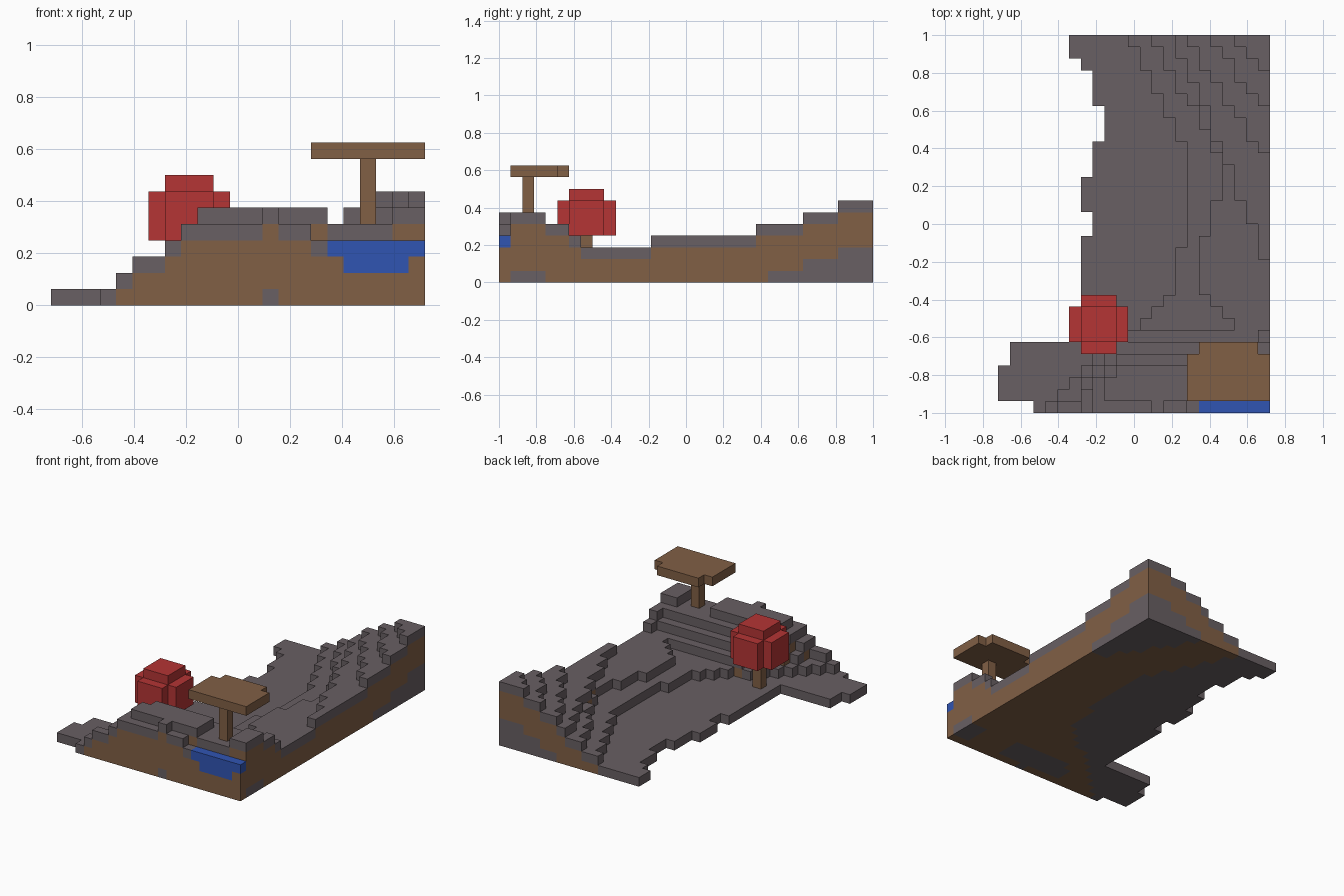
import bpy, bmesh
from mathutils import Vector

old = bpy.data.objects.get("Cube")
if old:
    bpy.data.objects.remove(old)

U = 1 / 16          # block size
NX, NY = 23, 32     # blocks across and deep


def material(name, rgb):
    m = bpy.data.materials.new(name)
    m.use_nodes = True
    m.diffuse_color = (*rgb, 1)
    m.node_tree.nodes["Principled BSDF"].inputs["Base Color"].default_value = (*rgb, 1)
    return m


STONE = material("grey_stone", (0.14, 0.115, 0.125))
EARTH = material("brown_earth", (0.22, 0.115, 0.06))
WATER = material("blue_water", (0.03, 0.09, 0.45))
LEAF = material("red_leaves", (0.46, 0.035, 0.035))


def along(points, t):
    """Rounded value at t on a line of (position, value) points."""
    for (a, va), (b, vb) in zip(points, points[1:]):
        if a <= t <= b:
            return round(va + (vb - va) * (t - a) / (b - a))
    return NX


def box(xs, ys, zs, mat):
    return {(i, j, k): mat for i in range(*xs) for j in range(*ys) for k in range(*zs)}


# left shore: rows counted from the back, with the first land column
SHORE = [(2, 6), (3, 7), (6, 8), (9, 9), (12, 8), (15, 7), (17, 8), (26, 7), (28, 1), (31, 0), (32, 3)]

# back slope: where each terrace begins, by row from the back
SLOPE = [
    [(0, 11), (2, 12), (9, 16), (17, 16), (18, 15), (21, 15), (25, 11)],
    [(0, 13), (10, 19), (13, 19), (17, 17), (21, 17), (24, 20)],
    [(0, 15), (12, 20), (14, 21), (18, 22)],
    [(0, 16), (9, 22)],
    [(0, 18), (5, 22)],
    [(0, 20), (2, 22)],
]

# front hill: where each terrace begins, by row from the front
HILL = [
    [(0, 4), (6, 10)],
    [(0, 5), (1, 7), (2, 7), (6, 11)],
    [(0, 7), (1, 7), (3, 8), (5, 10)],
    [(0, 8), (2, 8), (4, 10)],
    [(1, 9), (2, 9), (3, 10)],
]


def height(i, j):
    row = NY - 1 - j
    if i < next(start for end, start in SHORE if row < end):
        return 0
    if j == 0 and i > 15:
        return 4
    if (i, j) == (13, 0):
        return 6
    h = 1 + sum(i >= along(c, row) for c in SLOPE)
    h = max(h, 1 + sum(i >= along(c, j) for c in HILL))
    if i > 16 and 0 < j < 4:
        h = 6 if i > 20 else 5      # hollow around the post
    if i == NX - 1 and 4 < j < 7:
        h += 1
    if i == NX - 1 and 6 < j < 13:
        h = 3
    return h


# terrain: stone skin, earth below it, stone again deep down
terrain = {}
for i in range(NX):
    for j in range(NY):
        top = height(i, j)
        deep = 4 if j > 22 else 5
        for k in range(top):
            terrain[i, j, k] = EARTH if 0 < top - 1 - k < deep else STONE

# pond cut into the front edge
pond = {**box((17, NX), (0, 1), (3, 4), WATER), **box((18, 22), (0, 1), (2, 3), WATER)}
for cell in pond:
    terrain.pop(cell, None)

# small shelter: post and flat roof with two clipped corners
post = box((19, 20), (2, 3), (5, 9), EARTH)
roof = box((16, NX), (1, 6), (9, 10), EARTH)
for corner in ((16, 5, 9), (22, 5, 9)):
    roof.pop(corner)

# tree: trunk and cross-shaped crown with a cap
trunk = box((8, 9), (7, 8), (1, 4), EARTH)
crown = {**box((6, 11), (6, 9), (4, 7), LEAF),
         **box((7, 10), (5, 10), (4, 7), LEAF),
         **box((7, 10), (6, 9), (7, 8), LEAF)}

PARTS = {"terrain": terrain, "pond": pond, "shelter_post": post,
         "shelter_roof": roof, "tree_trunk": trunk, "tree_crown": crown}
solid = set().union(*PARTS.values())


def build(name, cells):
    """Make a mesh of the outer faces of a set of blocks."""
    bm = bmesh.new()
    mats = list(dict.fromkeys(cells.values()))
    for cell, mat in cells.items():
        centre = Vector(cell) + Vector((0.5, 0.5, 0.5))
        for axis in range(3):
            for side in (-1, 1):
                n = Vector((0, 0, 0))
                n[axis] = side
                if tuple(int(c + d) for c, d in zip(cell, n)) in solid:
                    continue
                a = Vector((0, 0, 0))
                a[(axis + 1) % 3] = 1
                b = n.cross(a)
                ring = [centre + (n + p * a + q * b) / 2
                        for p, q in ((-1, -1), (1, -1), (1, 1), (-1, 1))]
                face = bm.faces.new([bm.verts.new(
                    ((v.x - NX / 2) * U, (v.y - NY / 2) * U, v.z * U)) for v in ring])
                face.material_index = mats.index(mat)
    bmesh.ops.remove_doubles(bm, verts=bm.verts, dist=U / 100)
    mesh = bpy.data.meshes.new(name)
    bm.to_mesh(mesh)
    bm.free()
    for m in mats:
        mesh.materials.append(m)
    bpy.context.collection.objects.link(bpy.data.objects.new(name, mesh))


for part, cells in PARTS.items():
    build(part, cells)
